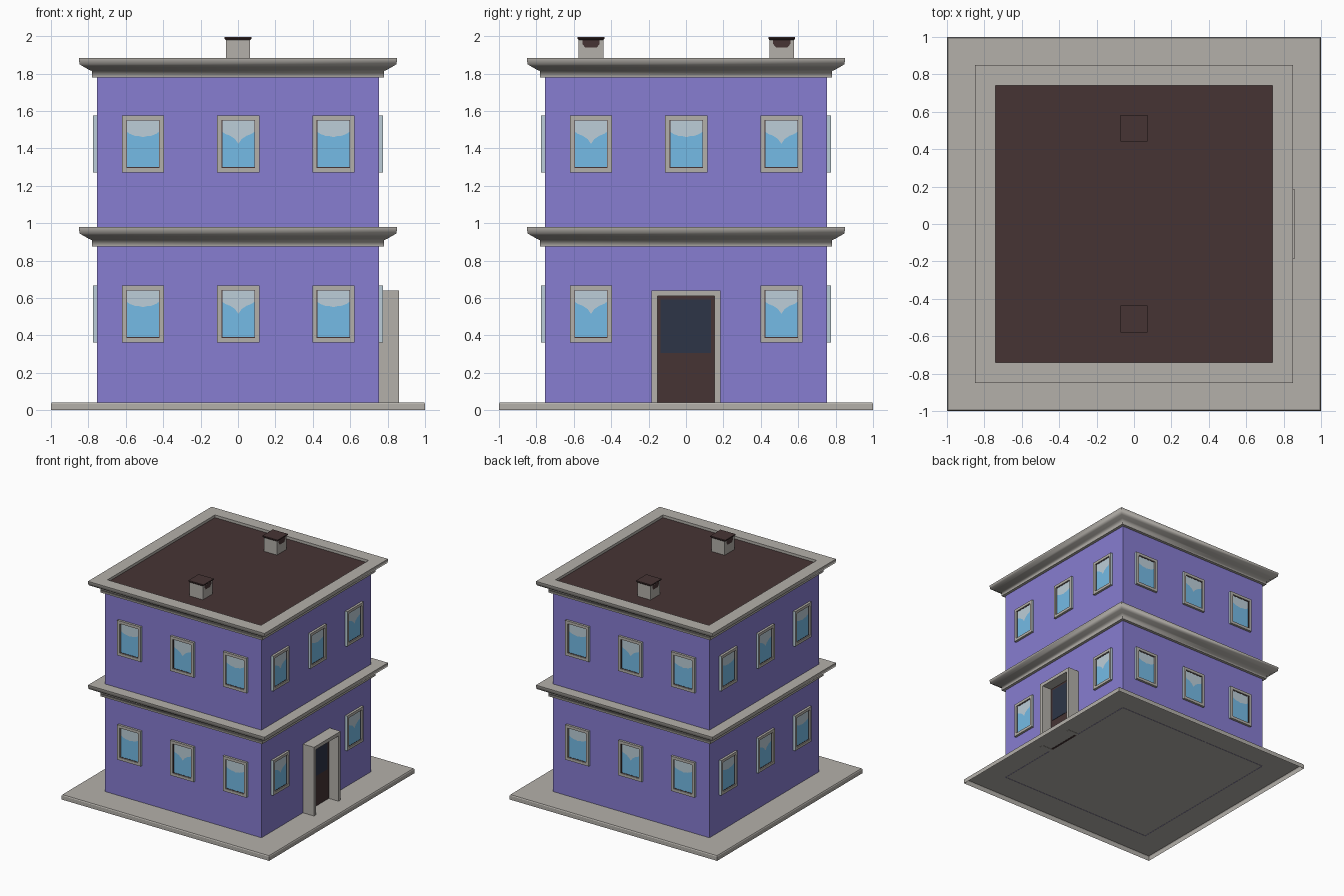
import bpy, math
from mathutils import Matrix

if "Cube" in bpy.data.objects:
    bpy.data.objects.remove(bpy.data.objects["Cube"])


def material(name, r, g, b):
    lin = [((c / 255 + 0.055) / 1.055) ** 2.4 for c in (r, g, b)]
    m = bpy.data.materials.new(name)
    m.diffuse_color = (*lin, 1)
    m.use_nodes = True
    m.node_tree.nodes["Principled BSDF"].inputs["Base Color"].default_value = m.diffuse_color
    return m


STONE = material("grey stone", 180, 176, 170)
WALL = material("purple wall", 135, 125, 209)
BROWN = material("dark brown", 70, 52, 52)
BLUE = material("window blue", 117, 187, 230)
PALE = material("curtain grey", 188, 206, 216)
NAVY = material("door glass navy", 45, 53, 71)


def make(name, verts, faces, mats, matrix=Matrix(), indices=None):
    me = bpy.data.meshes.new(name)
    me.from_pydata([matrix @ Matrix.Translation(v).translation for v in verts], [], faces)
    for m in mats:
        me.materials.append(m)
    if indices:
        me.polygons.foreach_set("material_index", indices)
    me.update()
    ob = bpy.data.objects.new(name, me)
    bpy.context.collection.objects.link(ob)
    return ob


def loft(name, loops, mat, matrix=Matrix(), ring=False, bottom=True, top=True):
    """Rectangular loops (half x, half y, z) joined; capped, or closed as a ring."""
    verts, faces = [], []
    for hx, hy, z in loops:
        verts += [(-hx, -hy, z), (hx, -hy, z), (hx, hy, z), (-hx, hy, z)]
    n = len(loops)
    for i in range(n if ring else n - 1):
        a, b = 4 * i, 4 * ((i + 1) % n)
        for j in range(4):
            k = (j + 1) % 4
            faces.append((a + j, a + k, b + k, b + j))
    if bottom and not ring:
        faces.append((3, 2, 1, 0))
    if top and not ring:
        faces.append(tuple(range(4 * n - 4, 4 * n)))
    return make(name, verts, faces, [mat], matrix)


def box(name, x0, x1, y0, y1, z0, z1, mat):
    hx, hy = (x1 - x0) / 2, (y1 - y0) / 2
    return loft(name, [(hx, hy, z0), (hx, hy, z1)], mat,
                Matrix.Translation(((x0 + x1) / 2, (y0 + y1) / 2, 0)))


# Ground slab (hollow underneath), walls and roof
loft("base_slab", [(1, 1, 0), (1, 1, 0.034), (0.995, 0.995, 0.042)], STONE, bottom=False)
loft("walls", [(0.755, 0.755, 0.04), (0.755, 0.755, 1.82)], WALL, bottom=False, top=False)
R = 0.742
make("roof_deck", [(-R, -R, 1.86), (R, -R, 1.86), (R, R, 1.86), (-R, R, 1.86)],
     [(0, 1, 2, 3)], [BROWN])

# Cornices above each floor
PROFILE = [(0.74, 0), (0.78, 0), (0.78, 0.035), (0.797, 0.042),
           (0.823, 0.057), (0.848, 0.072), (0.85, 0.105), (0.74, 0.105)]
for name, z in (("lower_cornice", 0.874), ("upper_cornice", 1.778)):
    ob = loft(name, [(r, r, z + h) for r, h in PROFILE], STONE, ring=True)
    bpy.ops.object.select_all(action='DESELECT')
    ob.select_set(True)
    bpy.context.view_layer.objects.active = ob
    bpy.ops.object.shade_smooth_by_angle(angle=math.radians(80))


def window(side, u, z, dip):
    """Framed window on a wall; dip is how low the curtain hangs."""
    place = (Matrix.Rotation(side * math.pi / 2, 4, 'Z')
             @ Matrix.Translation((u, -0.755, z))
             @ Matrix.Rotation(math.pi / 2, 4, 'X'))
    frame = loft("window_frame", [(0.113, 0.152, -0.002), (0.113, 0.152, 0.02),
                                  (0.089, 0.128, 0.02), (0.089, 0.128, -0.002)],
                 STONE, place, ring=True)
    frame.data.materials.append(PALE)
    for j in (1, 3):  # pale outer sides
        frame.data.polygons[j].material_index = 1
    loft("window_sash", [(0.0895, 0.1285, 0), (0.0895, 0.1285, 0.012),
                         (0.085, 0.124, 0.012), (0.085, 0.124, 0)], BROWN, place, ring=True)
    # Glass strips: blue below, pale curtain above a scalloped edge
    mid = min(dip + 0.1, 0.66)
    edge = [(-1, 0.76), (-0.8, 0.71), (-0.5, 0.67), (-0.2, mid), (0, dip),
            (0.2, mid), (0.5, 0.67), (0.8, 0.71), (1, 0.76)]
    verts, faces, idx = [], [], []
    for t, h in edge:
        verts += [(t * 0.088, -0.127, 0.01), (t * 0.088, -0.127 + 0.254 * h, 0.01),
                  (t * 0.088, 0.127, 0.01)]
    for i in range(len(edge) - 1):
        for r in (0, 1):
            a = 3 * i + r
            faces.append((a, a + 3, a + 4, a + 1))
            idx.append(r)
    make("window_glass", verts, faces, [BLUE, PALE], place, idx)


for side in range(4):
    dips = (0.5, 0.64, 0.5) if side == 1 else (0.64, 0.5, 0.64)
    for z in (0.515, 1.424):
        for u, dip in zip((-0.508, 0.002, 0.51), dips):
            if side == 1 and z < 1 and abs(u) < 0.1:
                continue  # doorway
            window(side, u, z, dip)

# Doorway on the right side
for s, name in ((-1, "door_jamb_front"), (1, "door_jamb_back")):
    y = sorted((s * 0.153, s * 0.184))
    box(name, 0.75, 0.861, y[0], y[1], 0.04, 0.64, STONE)
box("door_lintel", 0.75, 0.861, -0.153, 0.153, 0.61, 0.64, STONE)
box("door", 0.75, 0.768, -0.153, 0.153, 0.04, 0.61, BROWN)
box("door_glass", 0.766, 0.771, -0.135, 0.133, 0.305, 0.592, NAVY)

# Chimneys with brown caps and side vents
for y in (-0.508, 0.512):
    at = Matrix.Translation((0, y, 0))
    loft("chimney", [(0.063, 0.066, 1.855), (0.063, 0.066, 1.982)], STONE, at,
         bottom=False, top=False)
    loft("chimney_cap", [(0.062, 0.065, 1.978), (0.073, 0.071, 1.986), (0.073, 0.071, 1.995)],
         BROWN, at)
    for s in (-1, 1):
        x = s * 0.066
        pts = [(x, -0.03, 1.938), (x, 0.03, 1.938), (x, 0.046, 1.958),
               (x, 0.046, 1.98), (x, -0.046, 1.98), (x, -0.046, 1.958)]
        face = tuple(range(6)) if s > 0 else tuple(reversed(range(6)))
        make("chimney_vent", pts, [face], [BROWN], at)
